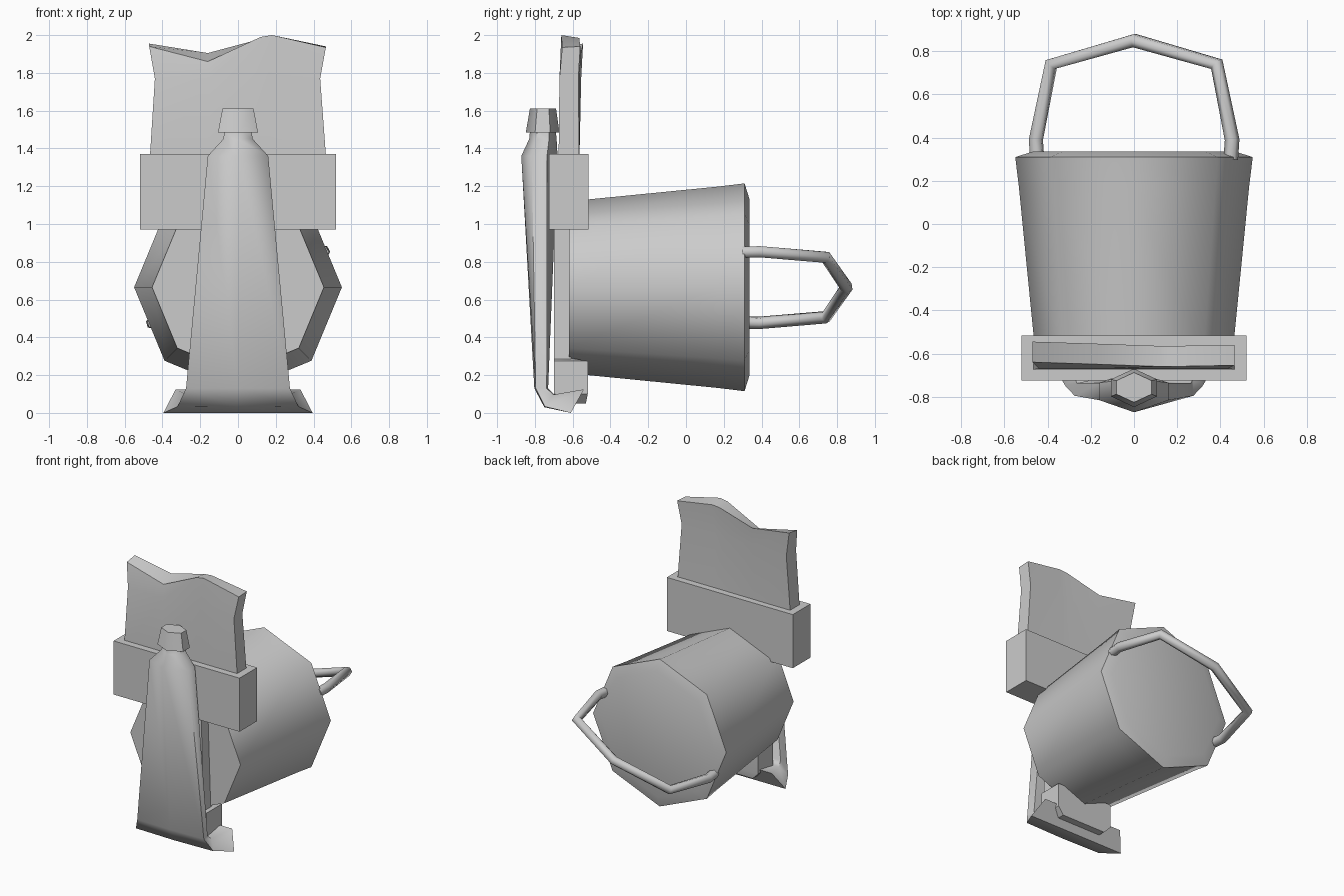
import bpy, bmesh, math

if "Cube" in bpy.data.objects:
    bpy.data.objects.remove(bpy.data.objects["Cube"])


def loft(name, rings, angle=40):
    """Skin a list of equal-length closed rings and cap both ends."""
    bm = bmesh.new()
    rows = [[bm.verts.new(p) for p in ring] for ring in rings]
    n = len(rows[0])
    for a, b in zip(rows, rows[1:]):
        for i in range(n):
            j = (i + 1) % n
            bm.faces.new((a[i], a[j], b[j], b[i]))
    bm.faces.new(rows[0])
    bm.faces.new(rows[-1])
    bmesh.ops.recalc_face_normals(bm, faces=bm.faces[:])
    mesh = bpy.data.meshes.new(name)
    bm.to_mesh(mesh)
    bm.free()
    ob = bpy.data.objects.new(name, mesh)
    bpy.context.collection.objects.link(ob)
    smooth(ob, angle)
    return ob


def smooth(ob, angle):
    bpy.ops.object.select_all(action='DESELECT')
    ob.select_set(True)
    bpy.context.view_layer.objects.active = ob
    bpy.ops.object.shade_smooth_by_angle(angle=math.radians(angle))


def hex_ring(yf, zf, yb, zb, wf, wb, s):
    """Six-sided section between a front and a back point; s=1 is rectangular."""
    def at(x, t):
        k = (1 - t) / 2
        return (x, yf + (yb - yf) * k, zf + (zb - zf) * k)
    return [at(-wf, s), at(0, 1), at(wf, s), at(wb, -s), at(0, -1), at(-wb, -s)]


def rect_ring(z, w, y0, y1):
    return [(-w, y0, z), (w, y0, z), (w, y1, z), (-w, y1, z)]


# Bucket lying on its side, eight-sided, axis along y
CZ = 0.665
bucket_profile = [(-0.62, 0.455), (0.17, 0.533), (0.31, 0.55), (0.335, 0.47)]
loft("bucket", [[(r * math.cos(i * math.pi / 4), y, CZ + r * math.sin(i * math.pi / 4))
                 for i in range(8)] for y, r in bucket_profile], 50)

# Bucket handle, an arch in a plane tilted 22.5 degrees
half = [(0.485, 0.30), (0.492, 0.39), (0.415, 0.74), (0.0, 0.85)]
path = half + [(-r, y) for r, y in reversed(half[:-1])]
tilt = math.radians(22.5)
curve = bpy.data.curves.new("bucket_handle", 'CURVE')
curve.dimensions = '3D'
curve.bevel_depth = 0.034
curve.bevel_resolution = 1
curve.use_fill_caps = True
spline = curve.splines.new('POLY')
spline.points.add(len(path) - 1)
for pt, (r, y) in zip(spline.points, path):
    pt.co = (r * math.cos(tilt), y, CZ + r * math.sin(tilt), 1)
handle = bpy.data.objects.new("bucket_handle", curve)
bpy.context.collection.objects.link(handle)
bpy.ops.object.select_all(action='DESELECT')
handle.select_set(True)
bpy.context.view_layer.objects.active = handle
bpy.ops.object.convert(target='MESH')
smooth(bpy.context.view_layer.objects.active, 65)

# Paint tube: neck, shoulder, flattening body and bent-back end
loft("paint_tube", [
    hex_ring(-0.825, 1.50, -0.69, 1.50, 0.07, 0.07, 0.45),
    hex_ring(-0.83, 1.45, -0.685, 1.45, 0.078, 0.078, 0.45),
    hex_ring(-0.872, 1.36, -0.68, 1.36, 0.16, 0.16, 0.42),
    hex_ring(-0.803, 0.13, -0.73, 0.13, 0.275, 0.265, 0.8),
    hex_ring(-0.75, 0.03, -0.70, 0.10, 0.32, 0.275, 0.9),
    hex_ring(-0.61, 0.0, -0.54, 0.125, 0.395, 0.33, 1.0),
], 60)

# Tube cap
loft("tube_cap", [
    hex_ring(-0.848, 1.485, -0.67, 1.485, 0.106, 0.106, 0.45),
    hex_ring(-0.826, 1.612, -0.688, 1.612, 0.082, 0.082, 0.45),
], 61)

# Brush: band, handle and wide handle end
loft("brush_band", [rect_ring(z, 0.52, -0.725, -0.517) for z in (0.97, 1.37)])
loft("brush_handle", [rect_ring(z, w, -0.70, -0.61)
                      for z, w in ((1.0, 0.185), (0.25, 0.21))])
loft("brush_handle_end", [
    rect_ring(0.29, 0.2, -0.70, -0.61),
    rect_ring(0.275, 0.23, -0.70, -0.52),
    rect_ring(0.10, 0.23, -0.70, -0.52),
    rect_ring(0.05, 0.18, -0.66, -0.53),
])

# Bristles: vertical sections across x with an uneven top edge
# (x at bottom, x at middle, x at top, front top z, back top z, y shift)
columns = [
    (-0.47, -0.44, -0.47, 1.94, 1.955, 0.01),
    (-0.16, -0.15, -0.16, 1.86, 1.905, 0.0),
    (0.08, 0.09, 0.12, 1.99, 1.98, -0.01),
    (0.16, 0.16, 0.18, 2.0, 1.985, -0.01),
    (0.47, 0.435, 0.465, 1.935, 1.94, -0.005),
]
loft("bristles", [[
    (xb, -0.675, 1.3), (xm, -0.67, 1.77), (xt, -0.65 + s, zf),
    (xt, -0.555 + s, zb), (xm, -0.565 + s, 1.77), (xb, -0.565, 1.3)]
    for xb, xm, xt, zf, zb, s in columns], 40)
